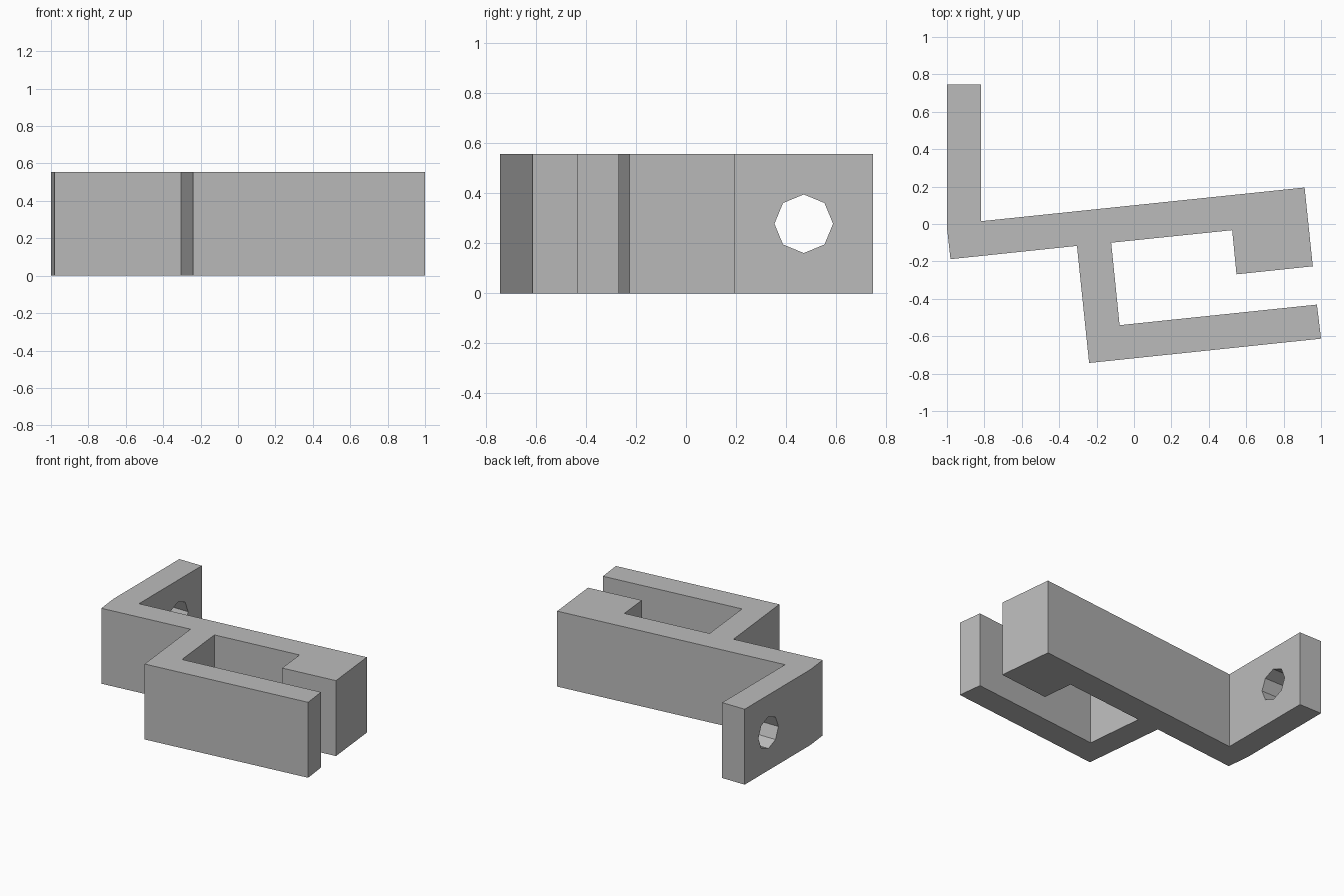
import bpy, bmesh, math
from mathutils import Vector

cube = bpy.data.objects.get("Cube")
if cube:
    bpy.data.objects.remove(cube, do_unlink=True)

HEIGHT = 0.555

grey = bpy.data.materials.new("plain grey")
grey.use_nodes = True
colour = (0.5, 0.5, 0.5, 1)
grey.diffuse_color = colour
grey.node_tree.nodes["Principled BSDF"].inputs["Base Color"].default_value = colour


def prism(name, points, direction):
    """Extrude a closed outline along a direction into a solid."""
    bm = bmesh.new()
    face = bm.faces.new([bm.verts.new(p) for p in points])
    result = bmesh.ops.extrude_face_region(bm, geom=[face])
    moved = [v for v in result["geom"] if isinstance(v, bmesh.types.BMVert)]
    bmesh.ops.translate(bm, verts=moved, vec=Vector(direction))
    bmesh.ops.recalc_face_normals(bm, faces=bm.faces)
    mesh = bpy.data.meshes.new(name)
    bm.to_mesh(mesh)
    bm.free()
    mesh.materials.append(grey)
    obj = bpy.data.objects.new(name, mesh)
    bpy.context.collection.objects.link(obj)
    return obj


# Bracket outline: mounting tab, tilted bar, end block, then hooked arm
outline = [
    (-1, 0.746), (-0.817, 0.746), (-0.817, 0.015),
    (0.912, 0.195), (0.956, -0.226), (0.548, -0.269), (0.525, -0.033),
    (-0.122, -0.1), (-0.077, -0.541), (0.978, -0.431), (1, -0.613),
    (-0.24, -0.743), (-0.305, -0.117), (-0.981, -0.188), (-1, -0.02),
]
bracket = prism("bracket", [(x, y, 0) for x, y in outline], (0, 0, HEIGHT))

# Eight-sided screw hole through the mounting tab
ring = [math.tau * i / 8 for i in range(8)]
cutter = prism("hole_cutter",
               [(-1.1, 0.47 + 0.117 * math.cos(a), HEIGHT / 2 + 0.117 * math.sin(a))
                for a in ring], (0.4, 0, 0))
cutter.hide_render = True
cutter.hide_viewport = True

hole = bracket.modifiers.new("screw hole", 'BOOLEAN')
hole.operation = 'DIFFERENCE'
hole.solver = 'EXACT'
hole.object = cutter

# Bake the hole into the bracket and drop the cutter
bpy.context.view_layer.update()
depsgraph = bpy.context.evaluated_depsgraph_get()
cut_mesh = bpy.data.meshes.new_from_object(bracket.evaluated_get(depsgraph))
bracket.modifiers.clear()
bracket.data = cut_mesh
bpy.data.objects.remove(cutter, do_unlink=True)
